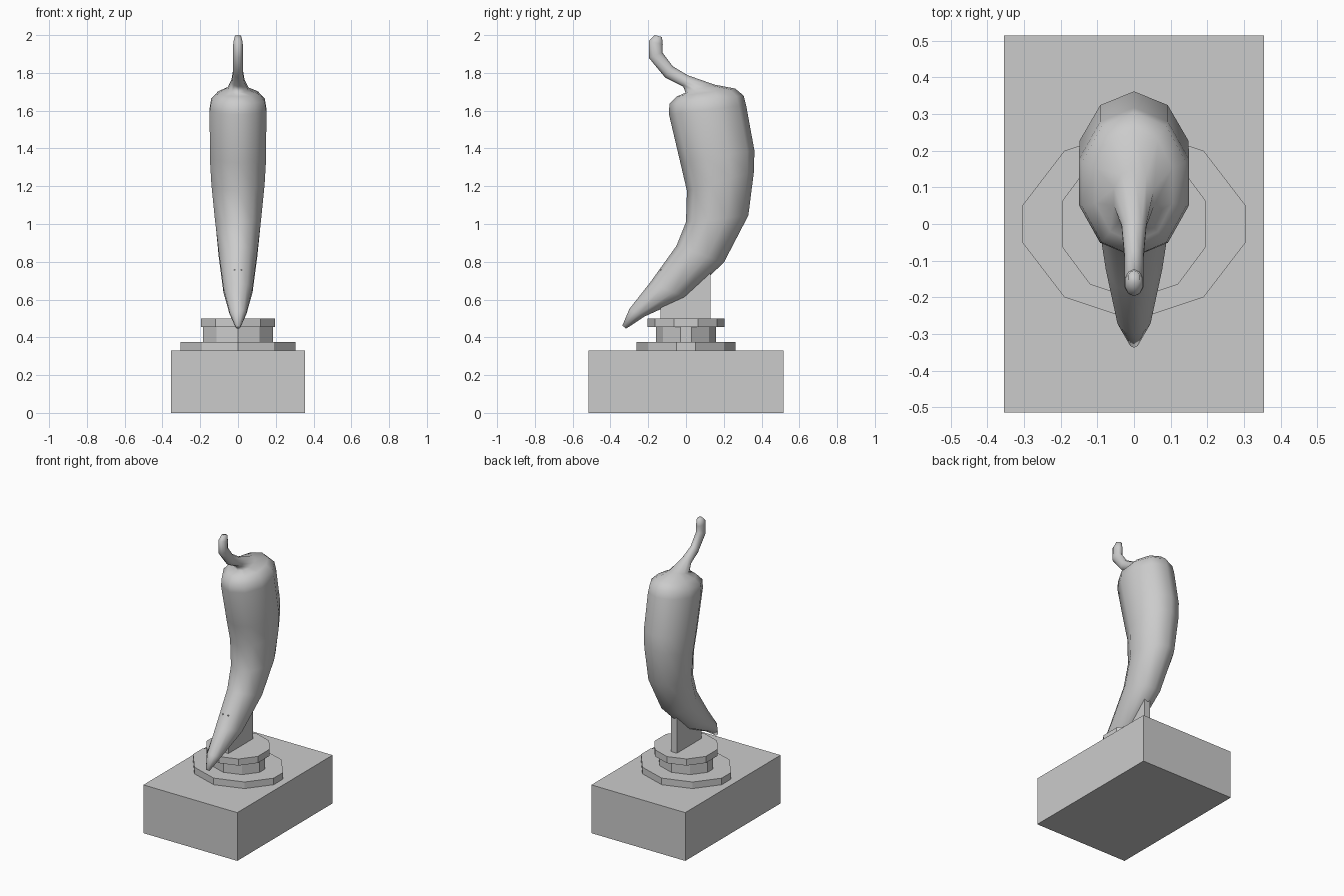
import bpy, bmesh, math
from mathutils import Vector

if "Cube" in bpy.data.objects:
    bpy.data.objects.remove(bpy.data.objects["Cube"])


def finish(name, bm, smooth=False):
    bmesh.ops.recalc_face_normals(bm, faces=bm.faces)
    mesh = bpy.data.meshes.new(name)
    bm.to_mesh(mesh)
    bm.free()
    for p in mesh.polygons:
        p.use_smooth = smooth
    obj = bpy.data.objects.new(name, mesh)
    bpy.context.collection.objects.link(obj)
    return obj


def loft(name, rings, smooth=False):
    bm = bmesh.new()
    loops = [[bm.verts.new(p) for p in ring] for ring in rings]
    for a, b in zip(loops, loops[1:]):
        for i in range(len(a)):
            j = (i + 1) % len(a)
            bm.faces.new((a[i], a[j], b[j], b[i]))
    bm.faces.new(loops[0])
    bm.faces.new(loops[-1])
    return finish(name, bm, smooth)


def box(name, hx, y0, y1, z0, z1):
    outline = [(-hx, y0), (hx, y0), (hx, y1), (-hx, y1)]
    return loft(name, [[(x, y, z) for x, y in outline] for z in (z0, z1)])


def disc(name, quarter, scale, z0, z1):
    # mirror a quarter outline into a ten-sided plate
    pts = {(sx * x, sy * y) for x, y in quarter for sx in (1, -1) for sy in (1, -1)}
    pts = sorted(pts, key=lambda p: math.atan2(p[1], p[0]))
    return loft(name, [[(x * scale, y * scale, z) for x, y in pts] for z in (z0, z1)])


# plinth and stacked ten-sided plates
box("plinth", 0.355, -0.515, 0.515, 0.0, 0.33)
wide = [(0.305, 0.05), (0.19, 0.20), (0.0, 0.263)]
regular = [(0.195, 0.064), (0.12, 0.165), (0.0, 0.205)]
disc("lower_plate", wide, 1.0, 0.33, 0.375)
disc("middle_plate", wide, 0.605, 0.375, 0.455)
disc("upper_plate", regular, 1.0, 0.455, 0.50)

# thin support post
box("support_post", 0.022, -0.135, 0.13, 0.50, 0.76)

# pepper with stem: front point (y, z), back point (y, z), half width
sections = [
    ((-0.337, 0.462), (-0.317, 0.446), 0.012),
    ((-0.300, 0.550), (-0.220, 0.510), 0.045),
    ((-0.190, 0.690), (0.000, 0.610), 0.077),
    ((-0.050, 0.885), (0.200, 0.795), 0.102),
    ((0.000, 1.010), (0.330, 1.045), 0.122),
    ((0.005, 1.175), (0.360, 1.280), 0.141),
    ((-0.030, 1.325), (0.362, 1.390), 0.149),
    ((-0.090, 1.580), (0.318, 1.630), 0.150),
    ((-0.088, 1.635), (0.305, 1.680), 0.142),
    ((-0.050, 1.675), (0.260, 1.717), 0.105),
    ((-0.002, 1.695), (0.150, 1.738), 0.055),
    ((-0.015, 1.728), (0.010, 1.787), 0.034),
    ((-0.110, 1.775), (-0.070, 1.835), 0.026),
    ((-0.197, 1.880), (-0.125, 1.908), 0.026),
    ((-0.197, 1.970), (-0.123, 1.950), 0.025),
    ((-0.165, 2.000), (-0.127, 1.990), 0.016),
]
SIDES = 10
rings = []
for f, b, hw in sections:
    front, back = Vector((0, *f)), Vector((0, *b))
    mid, half = (front + back) / 2, (back - front) / 2
    side = Vector((hw / math.cos(math.radians(18)), 0, 0))
    rings.append([mid + half * math.cos(t) + side * math.sin(t)
                  for t in (2 * math.pi * i / SIDES for i in range(SIDES))])
loft("chili_pepper", rings, smooth=True)
